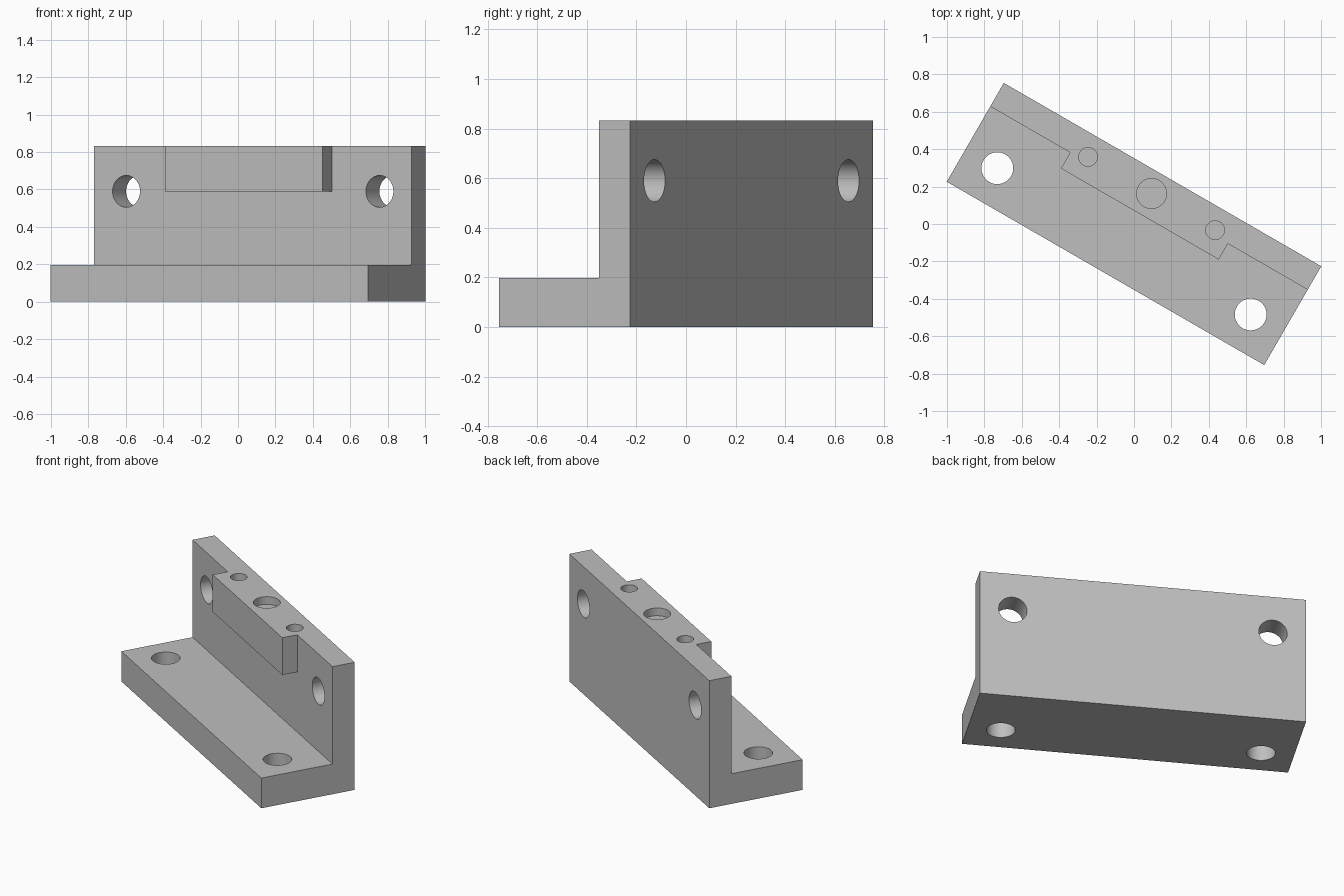
import bpy, bmesh, math
from mathutils import Matrix, Vector

cube = bpy.data.objects.get("Cube")
if cube:
    bpy.data.objects.remove(cube, do_unlink=True)

TURN = Matrix.Rotation(math.radians(-30), 4, 'Z')
HALF_LEN, BACK, TOP = 0.98, 0.305, 0.833
WALL_FRONT, BASE_TOP = 0.16, 0.197
BOSS_HALF, BOSS_FRONT, BOSS_BOTTOM = 0.487, 0.062, 0.59
HOLE_X, HOLE_R = 0.782, 0.085

grey = bpy.data.materials.new("light_grey")
grey.use_nodes = True
grey.diffuse_color = (0.52, 0.52, 0.52, 1)
grey.node_tree.nodes["Principled BSDF"].inputs["Base Color"].default_value = (0.52, 0.52, 0.52, 1)


def finish(name, bm):
    bmesh.ops.recalc_face_normals(bm, faces=bm.faces)
    mesh = bpy.data.meshes.new(name)
    bm.to_mesh(mesh)
    bm.free()
    mesh.materials.append(grey)
    obj = bpy.data.objects.new(name, mesh)
    obj.matrix_world = TURN
    bpy.context.collection.objects.link(obj)
    return obj


def extrude_profile(name, points, depth):
    bm = bmesh.new()
    face = bm.faces.new([bm.verts.new(p) for p in points])
    out = bmesh.ops.extrude_face_region(bm, geom=[face])
    verts = [g for g in out["geom"] if isinstance(g, bmesh.types.BMVert)]
    bmesh.ops.translate(bm, verts=verts, vec=depth)
    return finish(name, bm)


def cut(target, cutter, operation='DIFFERENCE'):
    mod = target.modifiers.new(cutter.name, 'BOOLEAN')
    mod.object, mod.operation, mod.solver = cutter, operation, 'EXACT'
    bpy.context.view_layer.objects.active = target
    bpy.ops.object.modifier_apply(modifier=mod.name)
    bpy.data.objects.remove(cutter, do_unlink=True)


def drill(target, centre, radius, length, axis='Z'):
    bm = bmesh.new()
    spin = Matrix.Rotation(math.pi / 2, 4, 'X') if axis == 'Y' else Matrix()
    bmesh.ops.create_cone(bm, cap_ends=True, segments=64, radius1=radius, radius2=radius,
                          depth=length, matrix=Matrix.Translation(Vector(centre)) @ spin)
    cut(target, finish("drill", bm))


# L-shaped bracket body
profile = [(-BACK, 0), (BACK, 0), (BACK, TOP), (WALL_FRONT, TOP),
           (WALL_FRONT, BASE_TOP), (-BACK, BASE_TOP)]
bracket = extrude_profile("bracket", [(-HALF_LEN, y, z) for y, z in profile],
                          (2 * HALF_LEN, 0, 0))

# Raised boss along the top of the wall, sunk into it so the two fuse
inner = (WALL_FRONT + BACK) / 2
boss = extrude_profile("boss", [(-BOSS_HALF, y, z) for y, z in
                                ((BOSS_FRONT, BOSS_BOTTOM), (inner, BOSS_BOTTOM),
                                 (inner, TOP), (BOSS_FRONT, TOP))],
                       (2 * BOSS_HALF, 0, 0))
cut(bracket, boss, 'UNION')

# Through holes in base and wall, and small blind holes in the top
for side in (-1, 1):
    drill(bracket, (side * HOLE_X, -0.107, BASE_TOP / 2), HOLE_R, 0.4)
    drill(bracket, (side * HOLE_X, inner, BOSS_BOTTOM), HOLE_R, 0.4, 'Y')
    drill(bracket, (side * 0.392, 0.188, TOP), 0.05, 0.32)

# Shallow central pocket
drill(bracket, (0, 0.188, TOP), 0.08, 0.1)

bpy.ops.object.select_all(action='DESELECT')
bracket.select_set(True)
bpy.context.view_layer.objects.active = bracket
bpy.ops.object.shade_smooth_by_angle(angle=math.radians(30))
